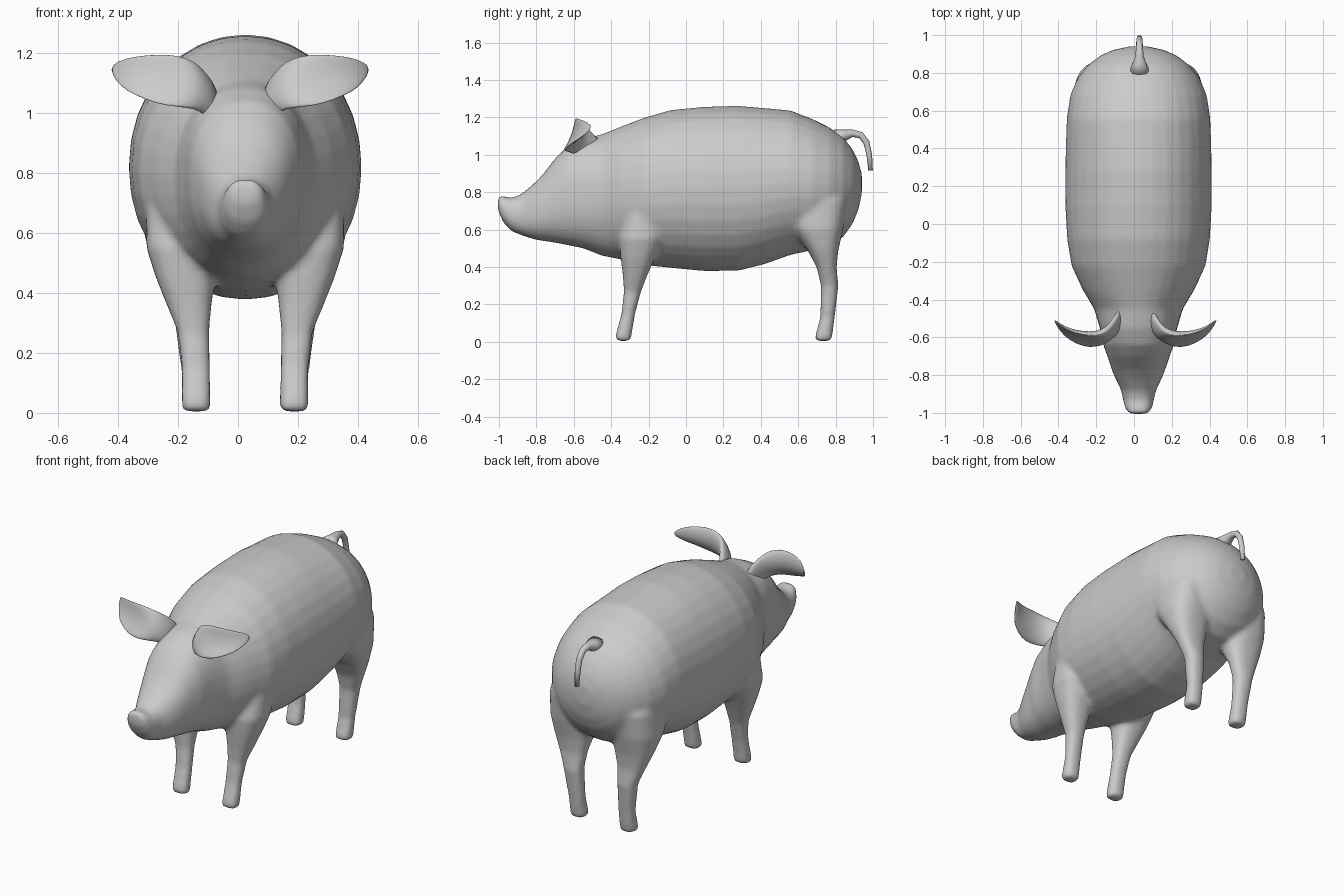
import bpy, bmesh, math
from mathutils import Vector

CX = 0.024  # the animal's midline sits slightly off x = 0


def power(v, n):
    return math.copysign(abs(v) ** (2 / n), v)


def loft(bm, rings, seg=24):
    """Skin rings of (centre, axis_a, axis_b, exponent, cup) and cap both ends."""
    loops = []
    for c, a, b, n, cup in rings:
        c, a, b = Vector(c), Vector(a), Vector(b)
        loop = []
        for i in range(seg):
            t = 2 * math.pi * i / seg
            u, v = power(math.cos(t), n), power(math.sin(t), n)
            p = c + a * u + b * v
            if cup:
                p -= b.normalized() * cup * u * u
            loop.append(bm.verts.new(p))
        loops.append(loop)
    for l0, l1 in zip(loops, loops[1:]):
        for i in range(seg):
            j = (i + 1) % seg
            bm.faces.new((l0[i], l0[j], l1[j], l1[i]))
    bm.faces.new(loops[0])
    bm.faces.new(loops[-1])


def finish(bm, name):
    bmesh.ops.recalc_face_normals(bm, faces=bm.faces)
    me = bpy.data.meshes.new(name)
    bm.to_mesh(me)
    bm.free()
    for p in me.polygons:
        p.use_smooth = True
    ob = bpy.data.objects.new(name, me)
    bpy.context.collection.objects.link(ob)
    return ob


# Torso and head: y, bottom z, top z, half width
TORSO = [
    (-1.005, .70, .785, .05), (-.975, .635, .778, .072), (-.93, .59, .77, .082),
    (-.88, .57, .79, .092), (-.82, .55, .84, .122), (-.77, .54, .89, .142),
    (-.70, .53, .98, .165), (-.64, .518, 1.04, .187), (-.55, .50, 1.085, .205),
    (-.45, .46, 1.11, .235), (-.35, .44, 1.15, .295), (-.22, .41, 1.2, .355),
    (-.08, .395, 1.24, .378), (.10, .378, 1.257, .388), (.28, .38, 1.262, .388),
    (.42, .415, 1.25, .385), (.56, .465, 1.237, .38), (.68, .49, 1.19, .362),
    (.77, .51, 1.145, .325), (.84, .56, 1.095, .27), (.89, .63, 1.03, .205),
    (.92, .70, .97, .14), (.94, .79, .90, .05)]

# Legs: z, front y, back y, inner x, outer x (measured from the midline)
FRONT_LEG = [
    (.005, -.372, -.298, .118, .208), (.03, -.378, -.292, .115, .212),
    (.15, -.345, -.272, .117, .212), (.27, -.332, -.24, .12, .225),
    (.36, -.338, -.205, .112, .262), (.45, -.35, -.165, .10, .298),
    (.55, -.36, -.12, .09, .33), (.72, -.32, -.10, .09, .33)]
HIND_LEG = [
    (.005, .69, .775, .118, .208), (.03, .69, .782, .115, .212),
    (.13, .718, .795, .117, .212), (.30, .722, .815, .12, .235),
    (.40, .698, .805, .108, .275), (.49, .65, .815, .085, .31),
    (.60, .57, .84, .065, .338), (.75, .52, .86, .06, .335), (.88, .55, .82, .08, .28)]

# Body with four legs, fused into one skin
bm = bmesh.new()
loft(bm, [((CX, y, (lo + hi) / 2), (w, 0, 0), (0, 0, (hi - lo) / 2),
           2.3 if y < -.5 else 2.05, 0) for y, lo, hi, w in TORSO], 32)
for side in (-1, 1):
    for leg in (FRONT_LEG, HIND_LEG):
        loft(bm, [((CX + side * (i + o) / 2, (f + b) / 2, z), ((o - i) / 2, 0, 0),
                   (0, (b - f) / 2, 0), 2.5, 0) for z, f, b, i, o in leg])
body = finish(bm, "body_and_legs")
fuse = body.modifiers.new("fuse", 'REMESH')
fuse.mode = 'VOXEL'
fuse.voxel_size = .014
fuse.use_smooth_shade = True
soften = body.modifiers.new("soften", 'SMOOTH')
soften.factor = .5
soften.iterations = 6

# Ears: x from midline, y, z, half height, half thickness, cup depth
EAR = [
    (.07, -.49, 1.01, .07, .07, 0), (.115, -.545, 1.065, .075, .055, 0),
    (.15, -.585, 1.09, .085, .034, .012), (.21, -.595, 1.098, .094, .022, .028),
    (.28, -.59, 1.103, .09, .017, .03), (.35, -.57, 1.117, .07, .014, .022),
    (.395, -.545, 1.127, .052, .011, .012), (.43, -.51, 1.145, .014, .007, 0)]
for side, name in ((-1, "left_ear"), (1, "right_ear")):
    bm = bmesh.new()
    loft(bm, [((CX * .3 + side * x, y, z), (0, .35 * h, .94 * h), (0, .94 * t, -.35 * t), 2, cup)
              for x, y, z, h, t, cup in EAR], 16)
    ear = finish(bm, name)
    ear.modifiers.new("smooth", 'SUBSURF').levels = 1

# Tail: y, z, half width, half thickness, path angle in the side plane
TAIL = [
    (.80, 1.09, .06, .045, 10), (.85, 1.105, .036, .03, 12), (.89, 1.115, .022, .02, 0),
    (.935, 1.105, .018, .018, -30), (.965, 1.065, .017, .017, -60),
    (.98, 1.0, .016, .015, -80), (.987, .915, .013, .012, -88)]
bm = bmesh.new()
loft(bm, [((CX + .005, y, z), (w, 0, 0),
           (0, -t * math.sin(math.radians(g)), t * math.cos(math.radians(g))), 2, 0)
          for y, z, w, t, g in TAIL], 12)
finish(bm, "tail")
